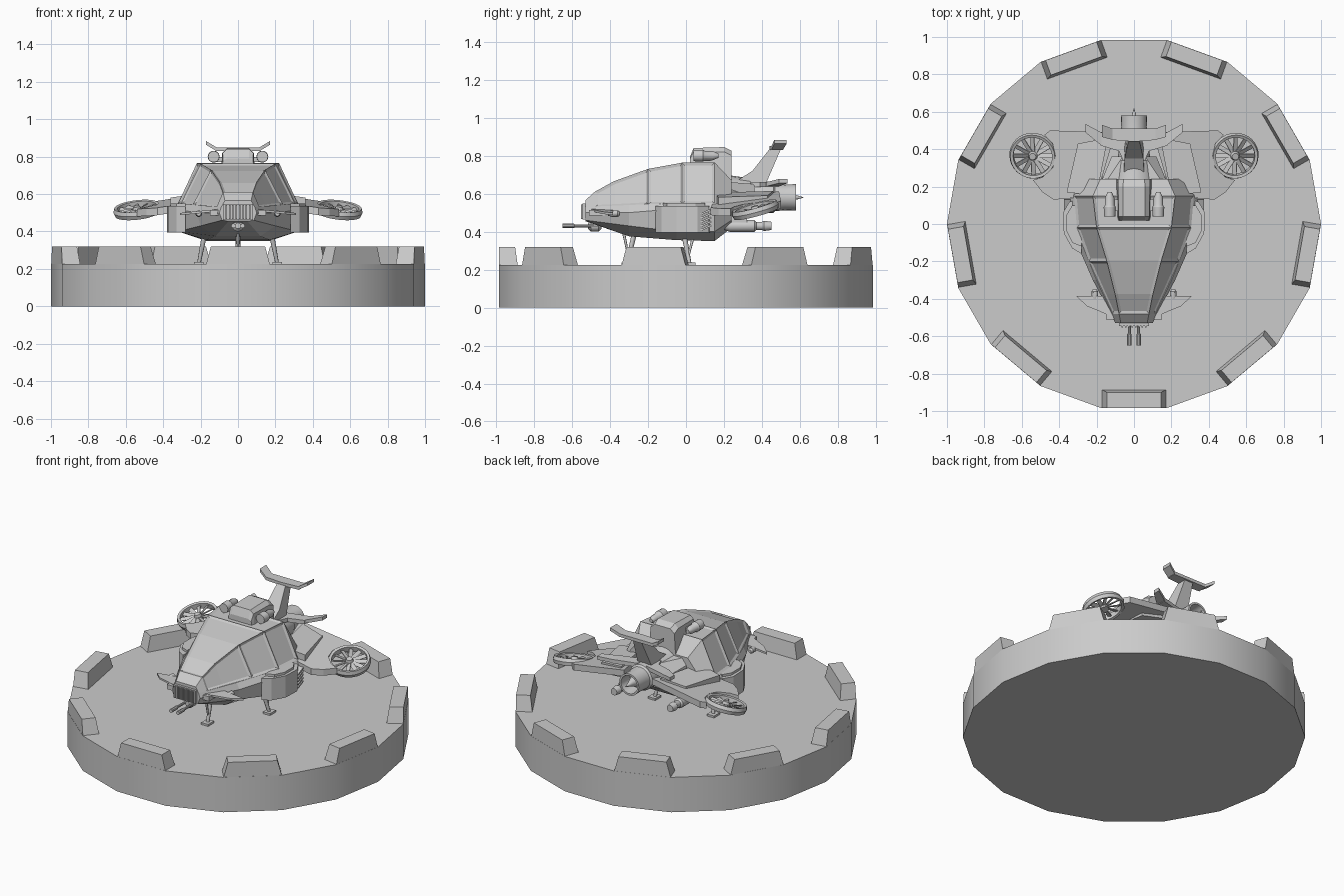
import bpy
import bmesh
from math import sin, cos, pi, radians
from mathutils import Matrix, Vector

default_cube = bpy.data.objects.get("Cube")
if default_cube:
    bpy.data.objects.remove(default_cube, do_unlink=True)

grey = bpy.data.materials.new("plain grey")
grey.use_nodes = True
grey.diffuse_color = (0.6, 0.6, 0.6, 1)
grey.node_tree.nodes["Principled BSDF"].inputs["Base Color"].default_value = grey.diffuse_color


def finish(name, bm, mirror=False, smooth=None):
    """Turn a bmesh into an object, optionally mirrored across x."""
    mesh = bpy.data.meshes.new(name)
    bm.to_mesh(mesh)
    bm.free()
    mesh.materials.append(grey)
    obj = bpy.data.objects.new(name, mesh)
    bpy.context.collection.objects.link(obj)
    if mirror:
        modifier = obj.modifiers.new("Mirror", "MIRROR")
        modifier.use_mirror_merge = False
    if smooth:
        bpy.ops.object.select_all(action="DESELECT")
        obj.select_set(True)
        bpy.context.view_layer.objects.active = obj
        bpy.ops.object.shade_smooth_by_angle(angle=radians(smooth))
    return obj


def skin(bm, rings, closed=False):
    """Bridge equal rings of points; returns the faces as [ring][side]."""
    rows = [[bm.verts.new(point) for point in ring] for ring in rings]
    count = len(rows[0])
    pairs = list(zip(rows, rows[1:] + rows[:1]))
    if not closed:
        pairs.pop()
        bm.faces.new(rows[0])
        bm.faces.new(rows[-1])
    grid = [[bm.faces.new((a[j], a[(j + 1) % count], b[(j + 1) % count], b[j]))
             for j in range(count)] for a, b in pairs]
    bmesh.ops.recalc_face_normals(bm, faces=bm.faces)
    return grid


def loft(name, rings, mirror=False, smooth=None):
    bm = bmesh.new()
    skin(bm, rings)
    return finish(name, bm, mirror, smooth)


def section(y, *half):
    """Symmetric cross-section at y from its (x, z) half, top to bottom."""
    return [(x, y, z) for x, z in half] + [(-x, y, z) for x, z in reversed(half)]


def tube(name, centre, stations, mirror=False, sides=20):
    """Turned part along y, stations are (offset, radius)."""
    cx, cy, cz = centre
    angles = [2 * pi * k / sides for k in range(sides)]
    rings = [[(cx + r * cos(a), cy + t, cz + r * sin(a)) for a in angles] for t, r in stations]
    return loft(name, rings, mirror, 35)


def plate(name, outline, height, thickness, mirror=True):
    """Flat plate from an (x, y) outline; height(x, y) gives its top."""
    rings = [[(x, y, height(x, y) - drop) for x, y in outline] for drop in (0, thickness)]
    return loft(name, rings, mirror)


def box(name, centre, size, tilt=0, mirror=False):
    bm = bmesh.new()
    matrix = Matrix.Translation(centre) @ Matrix.Rotation(tilt, 4, "X") @ Matrix.Diagonal((*size, 1))
    bmesh.ops.create_cube(bm, size=1, matrix=matrix)
    return finish(name, bm, mirror)


def strut(name, start, end, radius, mirror=False):
    bm = bmesh.new()
    start, end = Vector(start), Vector(end)
    turn = (end - start).to_track_quat("Z", "Y").to_matrix().to_4x4()
    bmesh.ops.create_cone(bm, cap_ends=True, segments=8, radius1=radius, radius2=radius * 0.7,
                          depth=(end - start).length,
                          matrix=Matrix.Translation((start + end) / 2) @ turn)
    return finish(name, bm, mirror, 50)


# Landing pad: eighteen-sided drum with nine rim blocks
deck = 0.225
loft("landing_pad", [[(cos(k * pi / 9), sin(k * pi / 9), z) for k in range(18)]
                     for z in (0, deck)], smooth=30)
for index in range(9):
    turn = Matrix.Rotation(index * radians(40), 3, "Z")
    rings = []
    for z, inner, half in ((deck - 0.01, 0.885, 0.173), (0.32, 0.9, 0.145)):
        corners = ((half, -0.984), (half, -inner), (-half, -inner), (-half, -0.984))
        rings.append([turn @ Vector((x, y, z)) for x, y in corners])
    loft(f"rim_block_{index}", rings)

# Lower hull
loft("hull", [
    section(-0.53, (0.09, 0.53), (0.1, 0.5), (0.085, 0.46), (0.05, 0.455)),
    section(-0.3, (0.2, 0.54), (0.22, 0.5), (0.2, 0.43), (0.12, 0.375)),
    section(-0.05, (0.3, 0.55), (0.33, 0.52), (0.32, 0.4), (0.17, 0.355)),
    section(0.15, (0.32, 0.55), (0.34, 0.52), (0.32, 0.4), (0.17, 0.35)),
    section(0.24, (0.3, 0.55), (0.3, 0.52), (0.26, 0.46), (0.13, 0.42)),
])

# Canopy with recessed panes
bm = bmesh.new()
grid = skin(bm, [
    section(-0.53, (0.07, 0.565), (0.09, 0.53)),
    section(-0.48, (0.08, 0.61), (0.115, 0.53)),
    section(-0.38, (0.1, 0.665), (0.16, 0.535)),
    section(-0.2, (0.145, 0.73), (0.24, 0.545)),
    section(-0.02, (0.2, 0.763), (0.305, 0.55)),
    section(0.15, (0.22, 0.765), (0.32, 0.55)),
    section(0.24, (0.18, 0.67), (0.28, 0.55)),
])
panes = [[grid[row][3] for row in (1, 2, 3)], [grid[4][3]]]
for side in (0, 2):
    panes += [[grid[1][side], grid[2][side]], [grid[3][side]], [grid[4][side]]]
for pane in panes:
    bmesh.ops.inset_region(bm, faces=pane, thickness=0.014, depth=-0.008, use_even_offset=True)
finish("canopy", bm)

# Nose grille
box("grille_frame", (0, -0.53, 0.505), (0.16, 0.03, 0.085))
for index in range(8):
    box(f"grille_bar_{index}", (-0.063 + index * 0.018, -0.547, 0.505), (0.008, 0.014, 0.075))

# Chin turret with twin barrels
tube("chin_turret", (0, -0.48, 0.43), [(-0.035, 0.015), (-0.02, 0.03), (0.02, 0.03), (0.035, 0.015)])
box("turret_mount", (0, -0.45, 0.45), (0.06, 0.07, 0.04))
tube("gun_barrel", (0.025, -0.65, 0.43), [(0, 0.012), (0.06, 0.012), (0.065, 0.008), (0.19, 0.008)], True, 10)

# Canards with small side guns
plate("canard", [(0.08, -0.51), (0.25, -0.44), (0.31, -0.385), (0.14, -0.385)],
      lambda x, y: 0.53 - 0.1 * x, 0.012)
tube("canard_gun", (0.21, -0.39, 0.495), [(-0.02, 0.012), (0, 0.018), (0.03, 0.018), (0.04, 0.01)], True, 10)
box("nose_vent", (0.125, -0.45, 0.5), (0.05, 0.12, 0.03), mirror=True)

# Side pods with slanted vents
plate("side_pod", [(0.28, -0.16), (0.33, -0.13), (0.375, -0.05), (0.38, 0.06), (0.345, 0.12), (0.28, 0.13)],
      lambda x, y: 0.535, 0.14)
plate("pod_lid", [(0.28, -0.12), (0.33, -0.1), (0.36, -0.04), (0.36, 0.05), (0.33, 0.1), (0.28, 0.1)],
      lambda x, y: 0.55, 0.02)
for index in range(5):
    box(f"pod_vent_{index}", (0.355, 0.105, 0.42 + index * 0.021), (0.04, 0.06, 0.01), radians(25), True)

# Dorsal intake and its side launchers
loft("dorsal_intake", [
    section(0.02, (0.06, 0.79), (0.08, 0.78), (0.085, 0.74)),
    section(0.04, (0.06, 0.84), (0.082, 0.82), (0.09, 0.74)),
    section(0.2, (0.06, 0.845), (0.085, 0.82), (0.095, 0.7)),
    section(0.24, (0.055, 0.825), (0.085, 0.8), (0.095, 0.64)),
])
tube("launcher", (0.13, 0.1, 0.8), [(-0.06, 0.018), (-0.06, 0.03), (-0.01, 0.032), (0, 0.025),
                                    (0.04, 0.025), (0.07, 0.012)], True, 14)
box("launcher_arm", (0.1, 0.1, 0.785), (0.06, 0.06, 0.025), mirror=True)

# Engine with nozzle and spike
tube("engine", (0, 0, 0.58), [(0.18, 0.13), (0.24, 0.115), (0.34, 0.1), (0.345, 0.085), (0.46, 0.082),
                              (0.47, 0.072), (0.52, 0.068), (0.58, 0.07), (0.58, 0.058), (0.5, 0.05)])
tube("exhaust_spike", (0, 0, 0.58), [(0.49, 0.04), (0.54, 0.028), (0.58, 0.012), (0.62, 0.001)])
loft("engine_shoulder", [
    section(0.15, (0.17, 0.72), (0.19, 0.66), (0.19, 0.48)),
    section(0.24, (0.14, 0.66), (0.17, 0.62), (0.17, 0.48)),
    section(0.36, (0.06, 0.65), (0.12, 0.58), (0.12, 0.52)),
])

# Tail fin with upper and lower planes
fin = [(half, y, z) for half, y, z in ((0.055, 0.24, 0.65), (0.05, 0.42, 0.65),
                                       (0.03, 0.5, 0.835), (0.03, 0.44, 0.835), (0.05, 0.35, 0.72))]
loft("tail_fin", [[(side * half, y, z) for half, y, z in fin] for side in (-1, 1)])
plate("upper_tail_plane", [(0, 0.44), (0.12, 0.45), (0.12, 0.51), (0, 0.51)], lambda x, y: 0.85, 0.02)
plate("upper_tail_tip", [(0.115, 0.45), (0.17, 0.465), (0.17, 0.53), (0.115, 0.51)],
      lambda x, y: 0.85 + 0.6 * (x - 0.115), 0.02)
plate("lower_tail_plane", [(0.03, 0.27), (0.08, 0.39), (0.18, 0.42), (0.18, 0.49), (0.03, 0.45)],
      lambda x, y: 0.66, 0.025)
plate("lower_tail_tip", [(0.175, 0.42), (0.26, 0.49), (0.26, 0.535), (0.175, 0.49)],
      lambda x, y: 0.66 + 0.2 * (x - 0.175), 0.022)

# Wings scooped to hold the fans
plate("wing", [(0.1, 0.49), (0.45, 0.5), (0.48, 0.475), (0.435, 0.43), (0.42, 0.365), (0.435, 0.3),
               (0.49, 0.25), (0.54, 0.235), (0.49, 0.17), (0.43, 0.13), (0.2, 0.15)],
      lambda x, y: 0.615 - 0.15 * x + 0.1 * (y - 0.365), 0.04)
plate("wing_root", [(0.14, 0.46), (0.3, 0.43), (0.36, 0.17), (0.2, 0.15)],
      lambda x, y: 0.635 - 0.15 * x, 0.07)

# Tilted ducted fans
bm = bmesh.new()
profile = ((0.105, -0.018), (0.12, -0.022), (0.127, 0), (0.12, 0.022), (0.105, 0.018))
skin(bm, [[(r * cos(k * pi / 16), r * sin(k * pi / 16), z) for r, z in profile]
          for k in range(32)], closed=True)
bmesh.ops.create_cone(bm, cap_ends=True, segments=16, radius1=0.03, radius2=0.018, depth=0.04)
for index in range(12):
    spin = Matrix.Rotation(index * pi / 6, 4, "Z") @ Matrix.Translation((0.067, 0, 0))
    pitch = Matrix.Rotation(radians(25), 4, "X") @ Matrix.Diagonal((0.085, 0.024, 0.005, 1))
    bmesh.ops.create_cube(bm, size=1, matrix=spin @ pitch)
tilt = Matrix.Rotation(radians(7), 4, "Y") @ Matrix.Rotation(radians(15), 4, "X")
bm.transform(Matrix.Translation((0.54, 0.365, 0.515)) @ tilt)
finish("ducted_fan", bm, True, 35)

# Pods under the wings
tube("under_wing_pod", (0.2, 0.2, 0.43), [(0, 0.02), (0.03, 0.032), (0.16, 0.032), (0.17, 0.022),
                                          (0.2, 0.022), (0.21, 0.028), (0.25, 0.022)], True, 14)
box("pod_pylon", (0.2, 0.27, 0.5), (0.05, 0.1, 0.12), mirror=True)

# Three landing legs
strut("rear_leg", (0.18, -0.01, 0.38), (0.21, 0.02, deck), 0.014, True)
strut("rear_leg_brace", (0.18, 0.04, 0.38), (0.205, 0.015, 0.28), 0.008, True)
box("rear_foot", (0.21, 0.02, deck + 0.006), (0.05, 0.06, 0.014), mirror=True)
strut("front_leg", (0, -0.27, 0.4), (0, -0.31, deck), 0.014)
strut("front_leg_brace", (0, -0.33, 0.4), (0, -0.305, 0.28), 0.008)
box("front_foot", (0, -0.31, deck + 0.006), (0.05, 0.06, 0.014))
